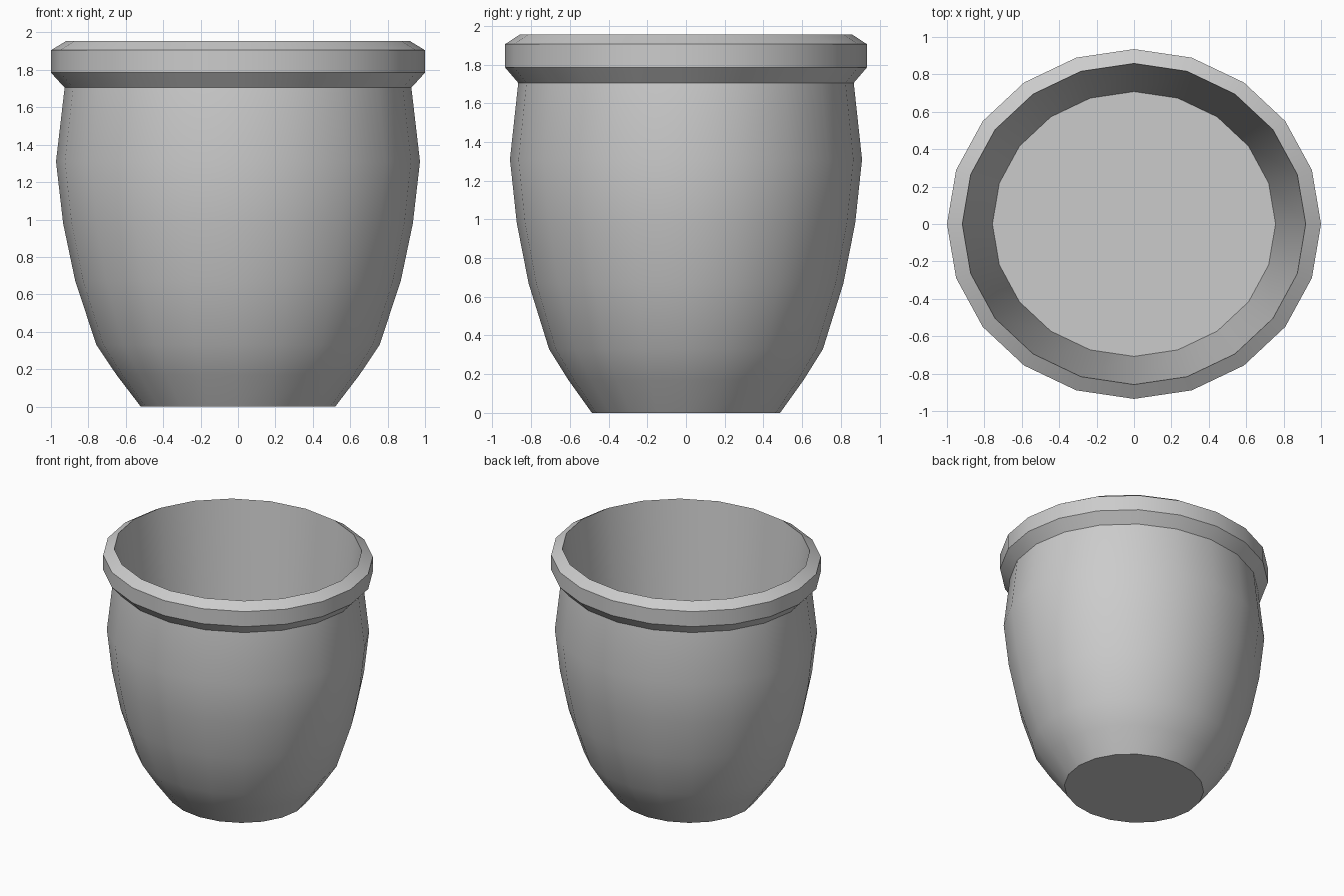
import bpy, bmesh
from math import cos, sin, pi, radians

if "Cube" in bpy.data.objects:
    bpy.data.objects.remove(bpy.data.objects["Cube"])

SIDES = 20
Y_SCALE = 0.935  # the pot is slightly narrower front to back

# Radius and height, from the base up the outside, over the rim, down the inside
PROFILE = [
    (0.52, 0.0), (0.65, 0.17), (0.757, 0.33), (0.87, 0.67), (0.935, 0.98),
    (0.973, 1.31), (0.927, 1.705),                               # body
    (1.0, 1.785), (1.0, 1.905), (0.918, 1.955),                  # rim
    (0.757, 0.48),                                               # inner floor edge
]


def lathe(name, profile):
    bm = bmesh.new()
    rings = []
    for r, z in profile:
        rings.append([bm.verts.new((r * cos(2 * pi * i / SIDES),
                                    r * Y_SCALE * sin(2 * pi * i / SIDES), z))
                      for i in range(SIDES)])
    for a, b in zip(rings, rings[1:]):
        for i in range(SIDES):
            j = (i + 1) % SIDES
            bm.faces.new((a[i], a[j], b[j], b[i]))
    # Flat base and inner floor
    bm.faces.new(rings[0][::-1])
    bm.faces.new(rings[-1])
    mesh = bpy.data.meshes.new(name)
    bm.to_mesh(mesh)
    bm.free()
    obj = bpy.data.objects.new(name, mesh)
    bpy.context.collection.objects.link(obj)
    return obj


# Pot with smooth walls and crisp rim edges
pot = lathe("pot", PROFILE)
bpy.context.view_layer.objects.active = pot
pot.select_set(True)
bpy.ops.object.shade_smooth_by_angle(angle=radians(30))
